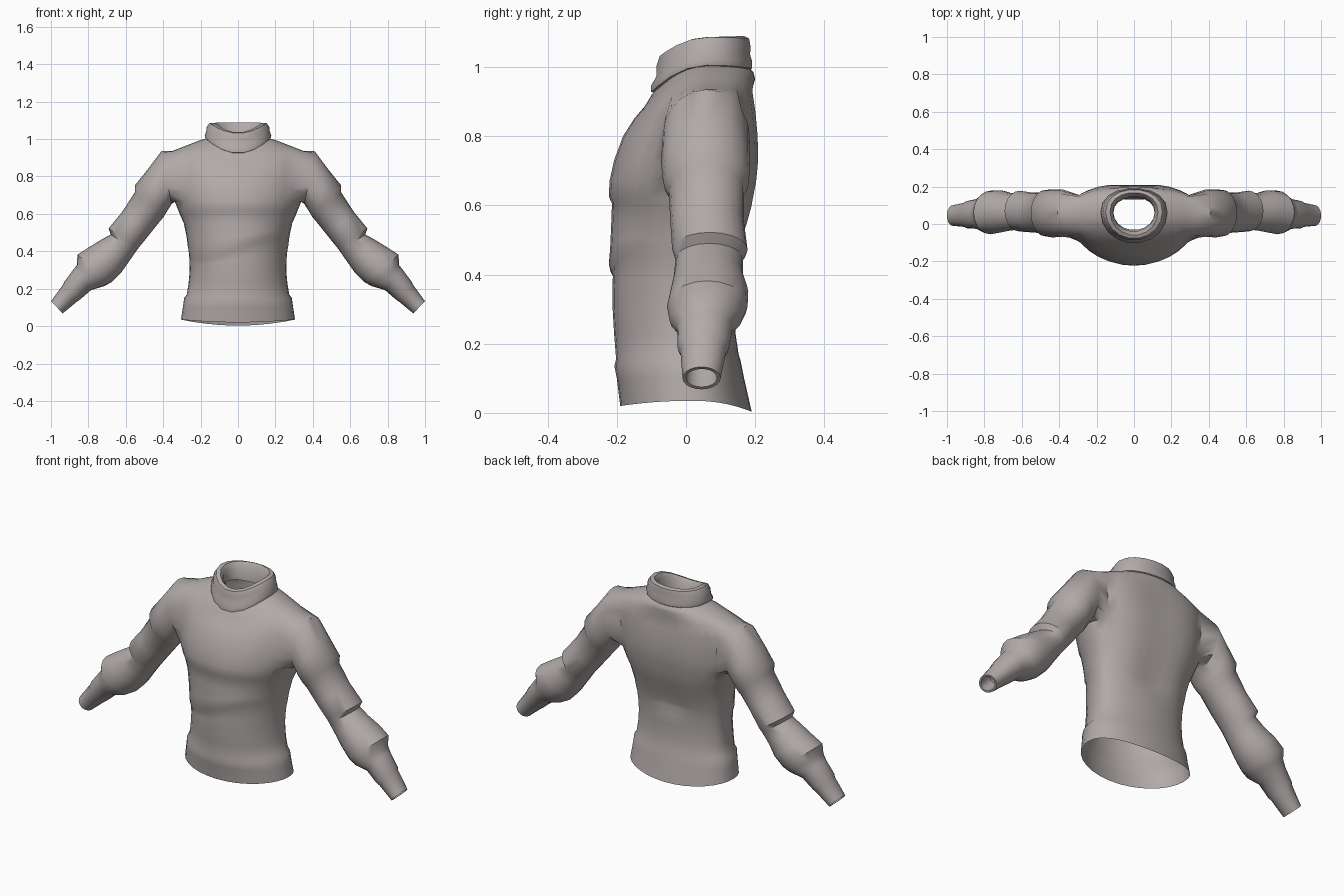
import bpy, bmesh, math

wool = bpy.data.materials.new("warm_grey_wool")
wool.diffuse_color = (0.44, 0.40, 0.395, 1)


def body_ring(bm, n, w, yf, yb, zs, zf=None, zb=None, slope=0.0):
    """Horizontal ring: half width, front y, back y, and z at side, front, back."""
    zf = zs if zf is None else zf
    zb = zs if zb is None else zb
    yc = 0.01 + 0.05 * zs
    ring = []
    for i in range(n):
        a = 2 * math.pi * i / n
        c, s = math.cos(a), math.sin(a)
        x = w * c
        if s < 0:
            y, z = yc + (yc - yf) * s, zs + (zf - zs) * s * s
            z += slope * x * -s
        else:
            y, z = yc + (yb - yc) * s ** 0.85, zs + (zb - zs) * s * s
            if 0.4 < zs < 0.95:                      # hollow along the spine
                y -= 0.016 * max(0, s - 0.9) * 10
        ring.append(bm.verts.new((x, y, z)))
    return ring


def arm_ring(bm, n, side, ux, uz, lx, lz, yf, yb):
    """Ring across the sleeve between an upper and a lower outline point."""
    ring = []
    for i in range(n):
        a = 2 * math.pi * i / n
        c, s = math.cos(a), math.sin(a)
        x = (ux + lx) / 2 - c * (ux - lx) / 2
        z = (uz + lz) / 2 - c * (uz - lz) / 2
        ring.append(bm.verts.new((side * x, (yf + yb) / 2 + s * (yb - yf) / 2, z)))
    return ring


def bridge(bm, a, b, skip=()):
    n = len(a)
    for i in range(n):
        if i not in skip:
            bm.faces.new((a[i], a[(i + 1) % n], b[(i + 1) % n], b[i]))


def finish(bm, name):
    bmesh.ops.recalc_face_normals(bm, faces=bm.faces[:])
    mesh = bpy.data.meshes.new(name)
    bm.to_mesh(mesh)
    bm.free()
    mesh.materials.append(wool)
    obj = bpy.data.objects.new(name, mesh)
    bpy.context.collection.objects.link(obj)
    bpy.ops.object.select_all(action='DESELECT')
    obj.select_set(True)
    bpy.context.view_layer.objects.active = obj
    bpy.ops.object.shade_smooth_by_angle(angle=math.radians(40))
    return obj


# Torso, from hem to neck opening, with rows for the fabric folds
N = 32
torso = [
    (.305, -.19, .19, .035, .02, .003),
    (.295, -.20, .168, .10),
    (.288, -.207, .158, .15, .135, .15),
    (.274, -.202, .152, .17, .155, .17),
    (.264, -.208, .143, .23),
    (.258, -.212, .14, .30),
    (.260, -.213, .143, .36, .36, .36, .2),
    (.264, -.211, .147, .405, .405, .405, .42),
    (.269, -.223, .152, .43, .43, .43, .42),
    (.275, -.219, .165, .48, .48, .48, .2),
    (.290, -.216, .19, .55),
    (.310, -.214, .203, .595, .605, .595),
    (.320, -.223, .208, .62, .625, .62),
    (.340, -.221, .218, .67),
    (.350, -.208, .224, .73),
    (.356, -.182, .222, .80),
    (.360, -.15, .215, .87, .85, .87),
    (.350, -.118, .205, .937, .888, .93),
    (.270, -.106, .20, .968, .908, .965),
    (.200, -.098, .195, .995, .922, .985),
    (.140, -.075, .18, 1.01, .945, 1.0),
]
R0, R1, HALF = 13, 17, 3      # armhole rows and half width in columns

bm = bmesh.new()
rows = [body_ring(bm, N, *r) for r in torso]
armhole = {i % N for i in range(-HALF, HALF)}
armhole |= {i for i in range(N // 2 - HALF, N // 2 + HALF)}
for r in range(len(rows) - 1):
    bridge(bm, rows[r], rows[r + 1], armhole if R0 <= r < R1 else ())

# Sleeves, grown out of the armholes down to the cuffs
sleeve = [
    (.41, .935, .355, .652, -.068, .185),
    (.485, .835, .385, .605, -.072, .185),
    (.552, .752, .398, .583, -.066, .182),
    (.552, .715, .415, .563, -.05, .168),
    (.62, .61, .475, .488, -.045, .168),
    (.692, .522, .53, .42, -.04, .178),
    (.680, .49, .545, .40, -.03, .165),
    (.735, .46, .59, .335, -.035, .165),
    (.80, .42, .625, .285, -.045, .18),
    (.858, .382, .675, .235, -.055, .178),
    (.862, .325, .715, .214, -.048, .16),
    (.882, .30, .785, .193, -.026, .135),
    (.93, .235, .845, .142, -.024, .124),
    (.935, .222, .862, .13, -.016, .116),
    (1.0, .133, .937, .068, -.01, .10),
    (.992, .127, .944, .075, .0, .09),      # cuff lip turned inward
    (.94, .197, .885, .133, .0, .09),
]
for side in (1, -1):
    def col(r, i):
        return rows[r][(i if side > 0 else N // 2 - i) % N]
    loop = [col(R0, i) for i in range(0, HALF + 1)]
    loop += [col(r, HALF) for r in range(R0 + 1, R1)]
    loop += [col(R1, i) for i in range(HALF, -HALF - 1, -1)]
    loop += [col(r, -HALF) for r in range(R1 - 1, R0, -1)]
    loop += [col(R0, i) for i in range(-HALF, 0)]
    for data in sleeve:
        ring = arm_ring(bm, len(loop), side, *data)
        bridge(bm, loop, ring)
        loop = ring
finish(bm, "sweater_body")

# Rolled collar, folded over at the top and down inside
collar = [
    (.155, -.085, .18, .995, .922, .985),
    (.175, -.103, .192, 1.005, .925, .995),
    (.178, -.103, .193, 1.02, .945, 1.015),
    (.170, -.088, .187, 1.04, .97, 1.035),
    (.167, -.088, .188, 1.065, 1.0, 1.06),
    (.152, -.078, .184, 1.086, 1.03, 1.082),
    (.128, -.06, .168, 1.087, 1.036, 1.09),
    (.112, -.04, .148, 1.065, 1.015, 1.065),
    (.110, -.032, .142, 1.0, .945, .99),
]
bm = bmesh.new()
rings = [body_ring(bm, 18, *r) for r in collar]
for a, b in zip(rings, rings[1:]):
    bridge(bm, a, b)
finish(bm, "collar")
